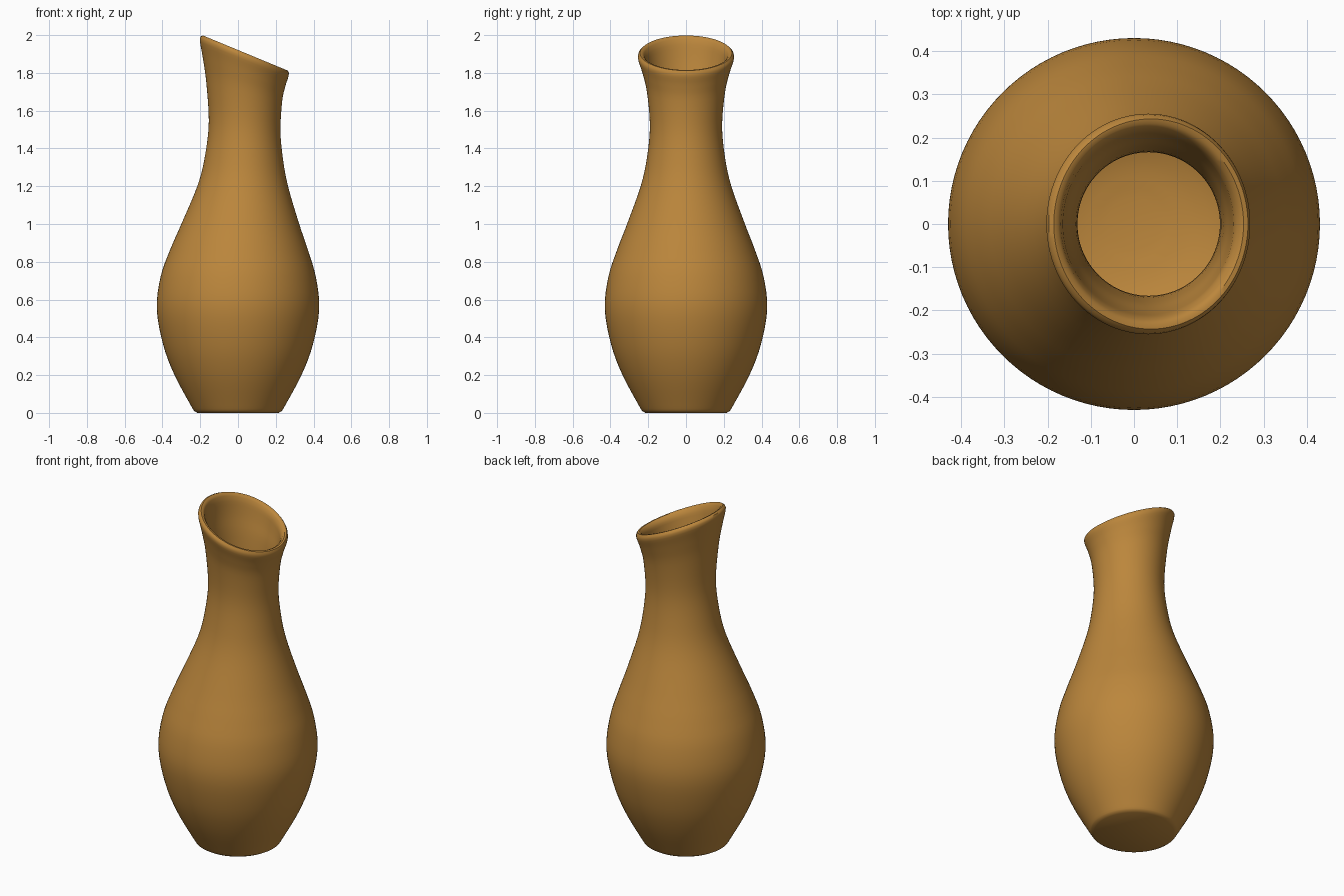
import bpy, bmesh, math
from mathutils import Vector

if "Cube" in bpy.data.objects:
    bpy.data.objects.remove(bpy.data.objects["Cube"])

SIDES = 96
# Cross-section rings: (centre z, centre x, radius, tilt in degrees)
OUTER = [(0.01, 0, 0.232, 0), (0.04, 0, 0.25, 0), (0.2, 0, 0.336, 0), (0.36, 0, 0.396, 0),
         (0.55, 0, 0.43, 0), (0.72, 0.001, 0.411, 0), (0.86, 0.005, 0.366, 0),
         (1.0, 0.012, 0.312, 0), (1.2, 0.026, 0.24, 1), (1.35, 0.032, 0.207, 3),
         (1.52, 0.035, 0.191, 7), (1.7, 0.033, 0.207, 14), (1.8, 0.032, 0.23, 19),
         (1.87, 0.032, 0.252, 22)]
RIM = [(1.885, 0.033, 0.255, 22.5), (1.897, 0.036, 0.252, 22.5), (1.905, 0.039, 0.243, 22.5),
       (1.904, 0.039, 0.232, 22.5), (1.895, 0.036, 0.222, 22.5)]
INNER = [(1.87, 0.033, 0.213, 22), (1.8, 0.032, 0.2, 19), (1.7, 0.033, 0.18, 14),
         (1.52, 0.034, 0.166, 7), (1.35, 0.032, 0.18, 3), (1.2, 0.026, 0.212, 1),
         (1.0, 0.012, 0.282, 0), (0.86, 0.005, 0.335, 0), (0.72, 0.001, 0.38, 0),
         (0.55, 0, 0.398, 0), (0.36, 0, 0.362, 0), (0.2, 0, 0.298, 0),
         (0.1, 0, 0.23, 0), (0.06, 0, 0.15, 0), (0.045, 0, 0.06, 0)]


def smooth_path(keys, steps):
    """Catmull-Rom interpolation through the ring keys."""
    pts = [Vector(k) for k in keys]
    pts = [2 * pts[0] - pts[1]] + pts + [2 * pts[-1] - pts[-2]]
    out = []
    for a, b, c, d in zip(pts, pts[1:], pts[2:], pts[3:]):
        for i in range(steps):
            t = i / steps
            out.append(0.5 * (2 * b + (c - a) * t + (2 * a - 5 * b + 4 * c - d) * t * t
                              + (3 * b - a - 3 * c + d) * t ** 3))
    return out + [pts[-2]]


bm = bmesh.new()


def add_ring(key):
    z, cx, r, tilt = key
    t = math.radians(tilt)
    ring = []
    for i in range(SIDES):
        a = 2 * math.pi * i / SIDES
        x, y = r * math.cos(a), r * math.sin(a)
        ring.append(bm.verts.new((cx + x * math.cos(t), y, z - x * math.sin(t))))
    return ring


# Body, rounded lip and hollow inside as one continuous skin
keys = [(0, 0, 0.215, 0)] + smooth_path(OUTER, 4) + RIM + smooth_path(INNER, 4)
rings = [add_ring(k) for k in keys]
for lo, hi in zip(rings, rings[1:]):
    for i in range(SIDES):
        j = (i + 1) % SIDES
        bm.faces.new((lo[i], lo[j], hi[j], hi[i]))

# Base and inner floor
bm.faces.new(rings[0][::-1])
bm.faces.new(rings[-1])
bmesh.ops.recalc_face_normals(bm, faces=bm.faces[:])

mesh = bpy.data.meshes.new("vase")
bm.to_mesh(mesh)
bm.free()
vase = bpy.data.objects.new("vase", mesh)
bpy.context.collection.objects.link(vase)

# Ochre glaze
glaze = bpy.data.materials.new("ochre_glaze")
glaze.diffuse_color = (0.50, 0.24, 0.045, 1)
glaze.use_nodes = True
glaze.node_tree.nodes["Principled BSDF"].inputs["Base Color"].default_value = glaze.diffuse_color
mesh.materials.append(glaze)

bpy.context.view_layer.objects.active = vase
vase.select_set(True)
bpy.ops.object.shade_smooth_by_angle(angle=math.radians(40))
